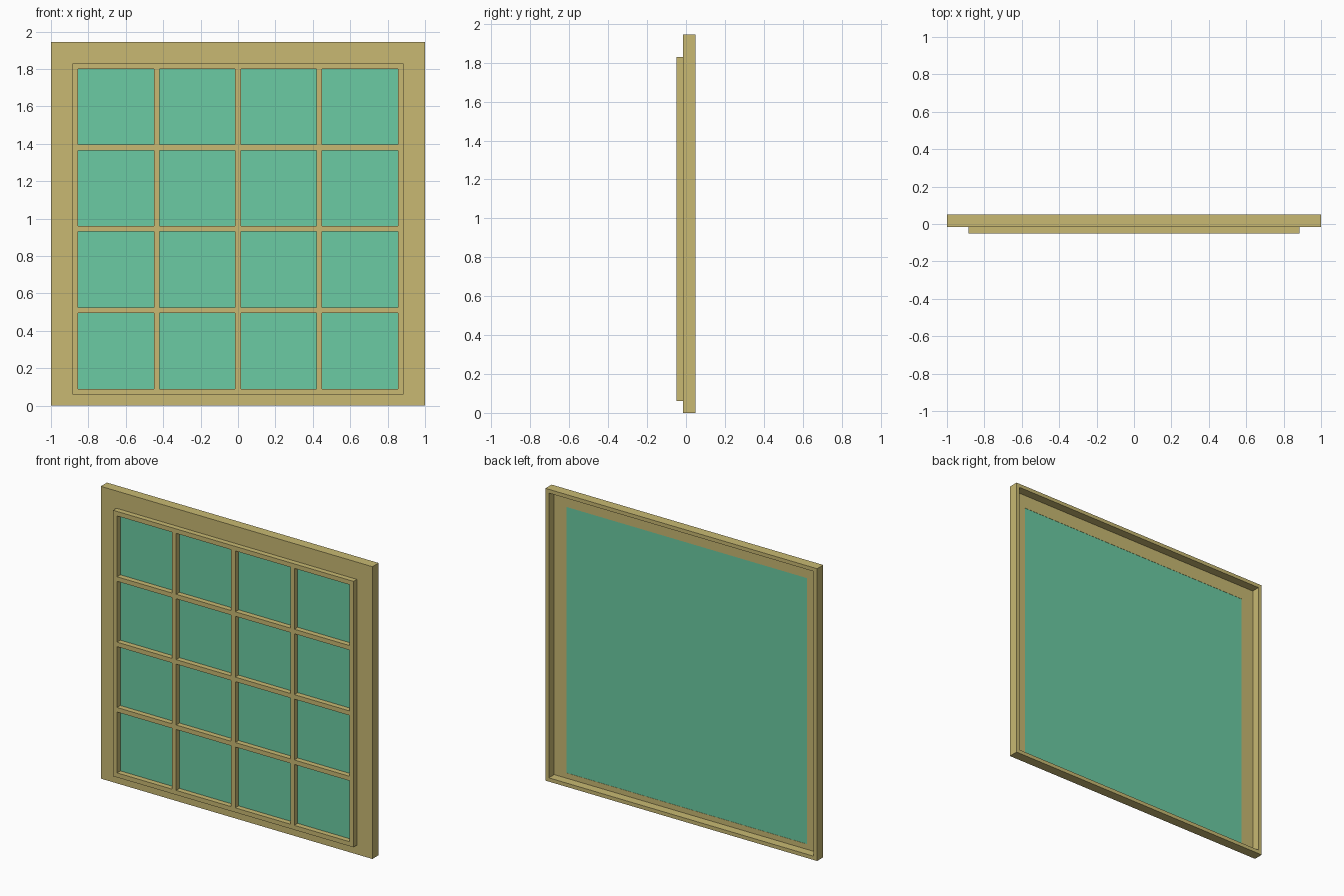
import bpy, bmesh
from mathutils import Vector

cube = bpy.data.objects.get("Cube")
if cube:
    bpy.data.objects.remove(cube, do_unlink=True)


def material(name, rgb):
    mat = bpy.data.materials.new(name)
    mat.use_nodes = True
    mat.diffuse_color = (*rgb, 1)
    mat.node_tree.nodes["Principled BSDF"].inputs["Base Color"].default_value = (*rgb, 1)
    return mat


def extrude_back(bm, faces, depth):
    out = bmesh.ops.extrude_face_region(bm, geom=faces)["geom"]
    verts = [g for g in out if isinstance(g, bmesh.types.BMVert)]
    bmesh.ops.translate(bm, verts=verts, vec=(0, depth, 0))
    return [g for g in out if isinstance(g, bmesh.types.BMFace)]


def slab(name, mat, xs, zs, keep, front, depth, rim=None):
    """Grid of cells in the xz plane, thickened backwards, with an optional raised rim."""
    bm = bmesh.new()
    grid = [[bm.verts.new((x, front, z)) for z in zs] for x in xs]
    cols, rows = len(xs) - 1, len(zs) - 1
    for i in range(cols):
        for j in range(rows):
            if keep(i, j):
                bm.faces.new((grid[i][j], grid[i + 1][j],
                              grid[i + 1][j + 1], grid[i][j + 1]))
    back = extrude_back(bm, bm.faces[:], depth)
    if rim:
        def on_rim(f):
            c = f.calc_center_median()
            return not (xs[1] < c.x < xs[-2] and zs[1] < c.z < zs[-2])
        extrude_back(bm, [f for f in back if on_rim(f)], rim)
    bmesh.ops.recalc_face_normals(bm, faces=bm.faces[:])
    mesh = bpy.data.meshes.new(name)
    bm.to_mesh(mesh)
    bm.free()
    mesh.materials.append(mat)
    obj = bpy.data.objects.new(name, mesh)
    bpy.context.collection.objects.link(obj)
    return obj


wood = material("tan wood", (0.58, 0.485, 0.17))
green = material("green glass", (0.147, 0.597, 0.366))

MID, PITCH, BAR = 0.945, 0.435, 0.015
HALF = 2 * PITCH + BAR

# Outer frame: thin front plate with an opening and a rim around the back
slab("outer_frame", wood,
     [-1, -0.975, -HALF, HALF, 0.975, 1],
     [0, 0.025, MID - HALF, MID + HALF, 1.92, 1.945],
     lambda i, j: (i, j) != (2, 2), -0.015, 0.008, rim=0.057)

# Muntin lattice: border and crossing bars, four panes each way
cuts = [k * PITCH + s * BAR for k in range(-2, 3) for s in (-1, 1)]
slab("muntin_lattice", wood, cuts, [MID + c for c in cuts],
     lambda i, j: i % 2 == 0 or j % 2 == 0, -0.05, 0.035)

# Glass sheet set in the opening behind the lattice
slab("glass_pane", green, [-HALF, HALF], [MID - HALF, MID + HALF],
     lambda i, j: True, -0.0145, 0.006)
